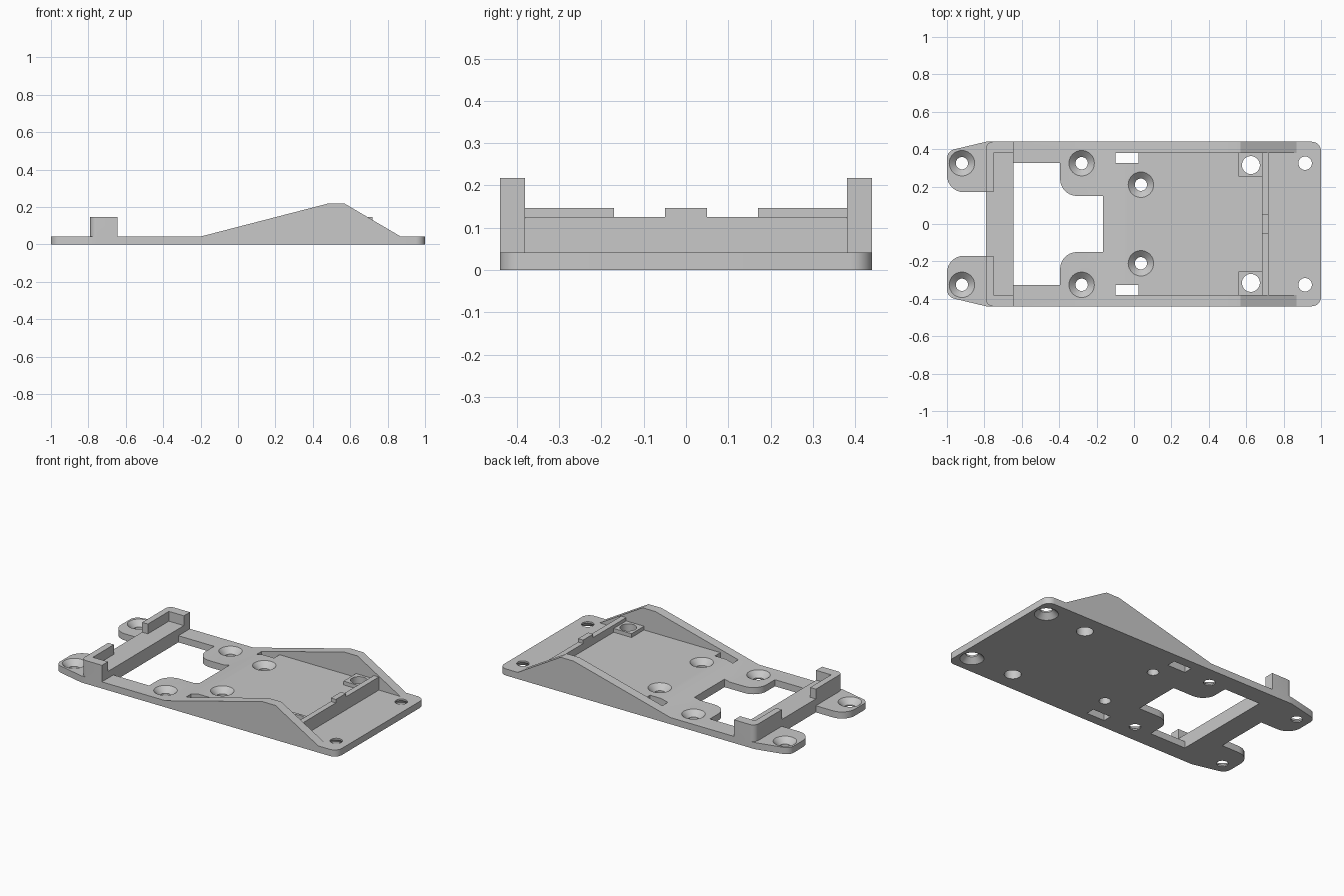
import bpy, bmesh, math
from mathutils import Vector

old = bpy.data.objects.get("Cube")
if old:
    bpy.data.objects.remove(old, do_unlink=True)

grey = bpy.data.materials.new("plain_grey")
grey.use_nodes = True
grey.diffuse_color = (0.58, 0.58, 0.58, 1)
grey.node_tree.nodes["Principled BSDF"].inputs["Base Color"].default_value = (0.58, 0.58, 0.58, 1)

PLATE, FLOOR, PAD, BAR, TOP = 0.042, 0.08, 0.104, 0.125, 0.147
EDGE, INNER = 0.44, 0.38


def fillet(points, steps=8):
    """Round each (x, y, radius) corner of an outline; no radius keeps it sharp."""
    out = []
    for i, corner in enumerate(points):
        p = Vector(corner[:2])
        if len(corner) < 3:
            out.append(p)
            continue
        r = corner[2]
        u = (Vector(points[i - 1][:2]) - p).normalized()
        v = (Vector(points[(i + 1) % len(points)][:2]) - p).normalized()
        half = u.angle(v) / 2
        centre = p + (u + v).normalized() * r / math.sin(half)
        a, b = ((p + d * r / math.tan(half) - centre).normalized() for d in (u, v))
        out += [centre + a.slerp(b, k / steps).normalized() * r for k in range(steps + 1)]
    return out


def finish(name, bm):
    bmesh.ops.recalc_face_normals(bm, faces=bm.faces)
    mesh = bpy.data.meshes.new(name)
    bm.to_mesh(mesh)
    bm.free()
    mesh.materials.append(grey)
    ob = bpy.data.objects.new(name, mesh)
    bpy.context.collection.objects.link(ob)
    return ob


def prism(name, points, lo, hi, axis="z"):
    """Extrude an outline along z, or an x-z outline along y."""
    bm = bmesh.new()
    place = (lambda p, h: (p.x, p.y, h)) if axis == "z" else (lambda p, h: (p.x, h, p.y))
    face = bm.faces.new([bm.verts.new(place(p, lo)) for p in fillet(points)])
    grown = bmesh.ops.extrude_face_region(bm, geom=[face])["geom"]
    shift = Vector((0, 0, hi - lo)) if axis == "z" else Vector((0, hi - lo, 0))
    bmesh.ops.translate(bm, vec=shift, verts=[g for g in grown if isinstance(g, bmesh.types.BMVert)])
    return finish(name, bm)


def box(name, x0, x1, y0, y1, z0, z1):
    return prism(name, [(x0, y0), (x1, y0), (x1, y1), (x0, y1)], z0, z1)


def lathe(name, x, y, profile, sides=32):
    """Turned hole cutter from (radius, z) rings."""
    bm = bmesh.new()
    rings = [[bm.verts.new((x + r * math.cos(math.tau * k / sides),
                            y + r * math.sin(math.tau * k / sides), z))
              for k in range(sides)] for r, z in profile]
    for a, b in zip(rings, rings[1:]):
        for k in range(sides):
            n = (k + 1) % sides
            bm.faces.new((a[k], a[n], b[n], b[k]))
    bm.faces.new(rings[0][::-1])
    bm.faces.new(rings[-1])
    return finish(name, bm)


def combine(body, tool, operation):
    mod = body.modifiers.new(operation, "BOOLEAN")
    mod.operation, mod.object, mod.solver = operation, tool, "EXACT"
    bpy.context.view_layer.update()
    mesh = bpy.data.meshes.new_from_object(body.evaluated_get(bpy.context.evaluated_depsgraph_get()))
    body.modifiers.clear()
    body.data = mesh
    bpy.data.objects.remove(tool, do_unlink=True)


def mirrored(points):
    """Complete an outline given its +y half."""
    return points + [(p[0], -p[1], *p[2:]) for p in reversed(points)]


# Base plate with two rounded mounting tabs
body = prism("chassis_plate", mirrored([
    (-0.79, 0.17), (-1, 0.17, 0.09), (-1, 0.39, 0.05), (-0.79, EDGE), (1, EDGE, 0.05)]), 0, PLATE)

# Raised floor with its ramp, end bar, centre catch and cross member
parts = [
    prism("floor", [(-0.2, 0), (0.7, 0), (0.7, FLOOR), (-0.053, FLOOR), (-0.2, PLATE)],
          -INNER - 0.02, INNER + 0.02, "y"),
    box("end_bar", 0.685, 0.72, -INNER - 0.02, INNER + 0.02, 0, BAR),
    box("bar_catch", 0.685, 0.72, -0.05, 0.05, 0, TOP),
    box("cross_member", -0.79, -0.645, -0.4, 0.4, 0, 0.085),
]
for s in (1, -1):
    lo, hi = sorted((s * INNER, s * EDGE))
    # Sloped side wall
    parts.append(prism("side_wall", [(-0.2, 0), (0.87, 0), (0.87, PLATE), (0.57, 0.218),
                                     (0.48, 0.218), (-0.2, PLATE)], lo, hi, "y"))
    # Corner bracket
    parts.append(prism("corner_bracket", [
        (-0.79, s * 0.17), (-0.75, s * 0.17), (-0.75, s * INNER), (-0.645, s * INNER),
        (-0.645, s * EDGE), (-0.79, s * EDGE, 0.035)], 0, TOP))
    # Pad around the rear hole
    parts.append(box("hole_pad", 0.56, 0.69, *sorted((s * 0.255, s * 0.39)), 0, PAD))
for part in parts:
    combine(body, part, "UNION")

# Window and notch
cutters = [prism("window_cutter", mirrored([
    (-0.645, 0.325), (-0.395, 0.325), (-0.395, 0.15, 0.09), (-0.165, 0.15)]), -0.1, 0.3)]
for s in (1, -1):
    # Slot beside the wall
    cutters.append(box("slot_cutter", -0.1, 0.025, *sorted((s * 0.325, s * INNER)), -0.1, 0.3))
    # Countersunk holes from above
    for x, y, top in ((-0.92, 0.325, PLATE), (-0.28, 0.325, PLATE), (0.037, 0.21, FLOOR)):
        cutters.append(lathe("screw_cutter", x, s * y, [
            (0.033, -0.1), (0.033, top - 0.034), (0.068, top), (0.068, 0.3)]))
    # Plain holes
    cutters.append(lathe("pad_hole_cutter", 0.625, s * 0.315, [(0.048, -0.1), (0.048, 0.3)]))
    # Holes countersunk from below
    cutters.append(lathe("end_hole_cutter", 0.915, s * 0.325, [
        (0.068, -0.1), (0.068, 0), (0.036, 0.032), (0.036, 0.3)]))
for cutter in cutters:
    combine(body, cutter, "DIFFERENCE")

# Smooth the round edges, keep the rest sharp
bpy.ops.object.select_all(action="DESELECT")
body.select_set(True)
bpy.context.view_layer.objects.active = body
bpy.ops.object.shade_smooth_by_angle(angle=math.radians(30))
